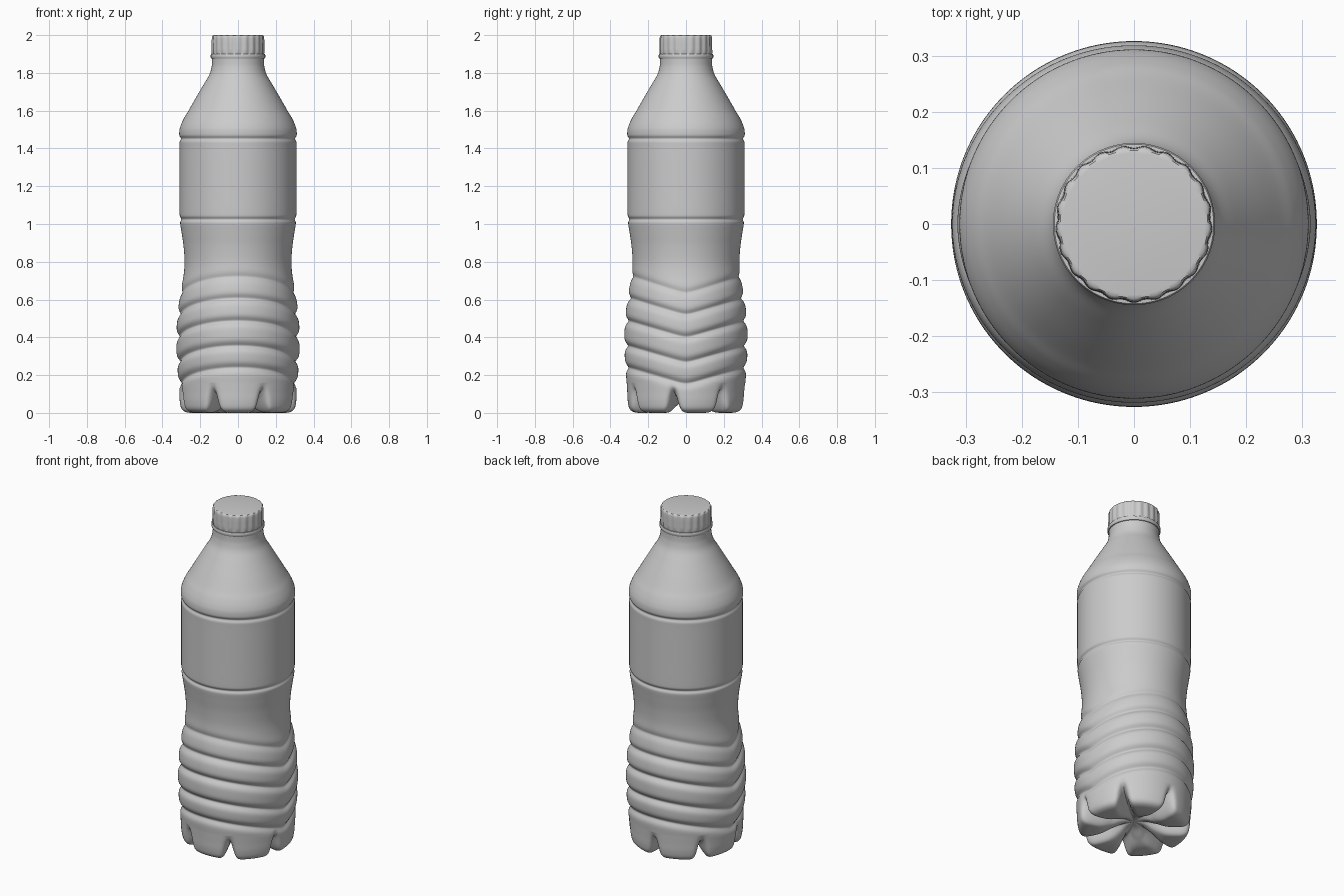
import bpy, bmesh, math
from math import sin, cos, exp, pi

if "Cube" in bpy.data.objects:
    bpy.data.objects.remove(bpy.data.objects["Cube"])

SEG = 252
FEET = 7


def spline(pts, n):
    """Catmull-Rom samples, n per span."""
    out = []
    p = [pts[0]] + pts + [pts[-1]]
    for k in range(1, len(p) - 2):
        a, b, c, d = p[k - 1:k + 3]
        for j in range(n):
            t = j / n
            out.append(tuple(0.5 * (2 * b[i] + (c[i] - a[i]) * t
                       + (2 * a[i] - 5 * b[i] + 4 * c[i] - d[i]) * t * t
                       + (3 * b[i] - a[i] - 3 * c[i] + d[i]) * t ** 3) for i in (0, 1)))
    return out + [pts[-1]]


def smooth(e0, e1, x):
    t = min(1, max(0, (x - e0) / (e1 - e0)))
    return t * t * (3 - 2 * t)


def loft(name, count, point, angle):
    """Closed surface of rings; point(i, a) gives radius and height, a = angle from the front."""
    bm = bmesh.new()
    rings = []
    for i in range(count):
        ring = []
        for s in range(SEG):
            a = 2 * pi * s / SEG
            r, z = point(i, a)
            ring.append(bm.verts.new((r * sin(a), -r * cos(a), z)))
        rings.append(ring)
    for lo, hi in zip(rings, rings[1:]):
        for s in range(SEG):
            t = (s + 1) % SEG
            bm.faces.new((lo[s], lo[t], hi[t], hi[s]))
    bm.faces.new(rings[0][::-1])
    bm.faces.new(rings[-1])
    bmesh.ops.recalc_face_normals(bm, faces=bm.faces)
    me = bpy.data.meshes.new(name)
    bm.to_mesh(me)
    bm.free()
    ob = bpy.data.objects.new(name, me)
    bpy.context.collection.objects.link(ob)
    bpy.ops.object.select_all(action='DESELECT')
    ob.select_set(True)
    bpy.context.view_layer.objects.active = ob
    bpy.ops.object.shade_smooth_by_angle(angle=math.radians(angle))
    return ob


# Base: foot profile and the raised valley profile between feet
foot = spline([(.004, .06), (.06, .052), (.12, .025), (.18, .004), (.235, 0), (.275, .004),
               (.299, .022), (.308, .06), (.311, .11), (.314, .16)], 5)
valley = spline([(.004, .06), (.06, .062), (.11, .066), (.16, .072), (.20, .08), (.235, .09),
                 (.262, .102), (.285, .118), (.304, .136), (.314, .16)], 5)

# Body outline from the base to the neck
wall = spline([(.314, .16), (.322, .25), (.326, .35), (.325, .45), (.317, .55), (.302, .65),
               (.288, .73), (.283, .80), (.288, .88), (.298, .95), (.307, 1.01), (.309, 1.06),
               (.309, 1.20), (.309, 1.32), (.309, 1.42), (.311, 1.485), (.304, 1.52),
               (.286, 1.56), (.262, 1.60), (.228, 1.66), (.181, 1.74), (.152, 1.79),
               (.140, 1.83), (.137, 1.86), (.137, 1.89)], 10)
# Finer rows where the grip grooves run
body = []
for p, q in zip(wall, wall[1:]):
    body.append(p)
    if q[1] < .74 or 1.0 < p[1] < 1.05 or 1.42 < p[1] < 1.48:
        body.append(((p[0] + q[0]) / 2, (p[1] + q[1]) / 2))
body = body[1:] + [wall[-1]]

GRIP = [(.24, .017), (.355, .019), (.487, .019), (.607, .017), (.722, .010)]
BANDS = [1.025, 1.452]


def bottle_point(i, a):
    if i < len(foot):
        (fr, fz), (vr, vz) = foot[i], valley[i]
        step = 2 * pi / FEET
        d = abs(a % step - step / 2)
        w = exp(-(d / min(.2, .026 / max(fr, .01))) ** 2)
        r, z = fr + (vr - fr) * w, fz + (vz - fz) * w
    else:
        r, z = body[i - len(foot)]
    # Grip grooves arch up at front and back, dip in a V at the sides
    if .09 < z < .85:
        u = z + .092 * (1 - math.sqrt(cos(a) ** 2 + .006))
        fade = smooth(.09, .15, z) * smooth(.26, .30, r + .02)
        r -= fade * sum(h * exp(-abs((u - c) / .02) ** 1.6) for c, h in GRIP)
    # Label band grooves
    if z > .95:
        r -= sum(.008 * exp(-((z - c) / .011) ** 2) for c in BANDS)
    return r, z


loft("bottle_body", len(foot) + len(body), bottle_point, 60)

# Neck ring below the cap
ring = [(.130, 1.874), (.141, 1.876), (.1445, 1.882), (.1445, 1.895), (.142, 1.899), (.130, 1.90)]
loft("neck_ring", len(ring), lambda i, a: ring[i], 35)

# Fluted screw cap
cap = [(.125, 1.897, 0), (.137, 1.898, .3), (.1385, 1.904, 1), (.138, 1.93, 1), (.1375, 1.96, 1),
       (.137, 1.985, 1), (.1355, 1.995, .8), (.132, 1.999, .4), (.126, 2.0, 0)]


def cap_point(i, a):
    r, z, f = cap[i]
    return r + f * .0022 * cos(21 * a), z


loft("screw_cap", len(cap), cap_point, 40)
